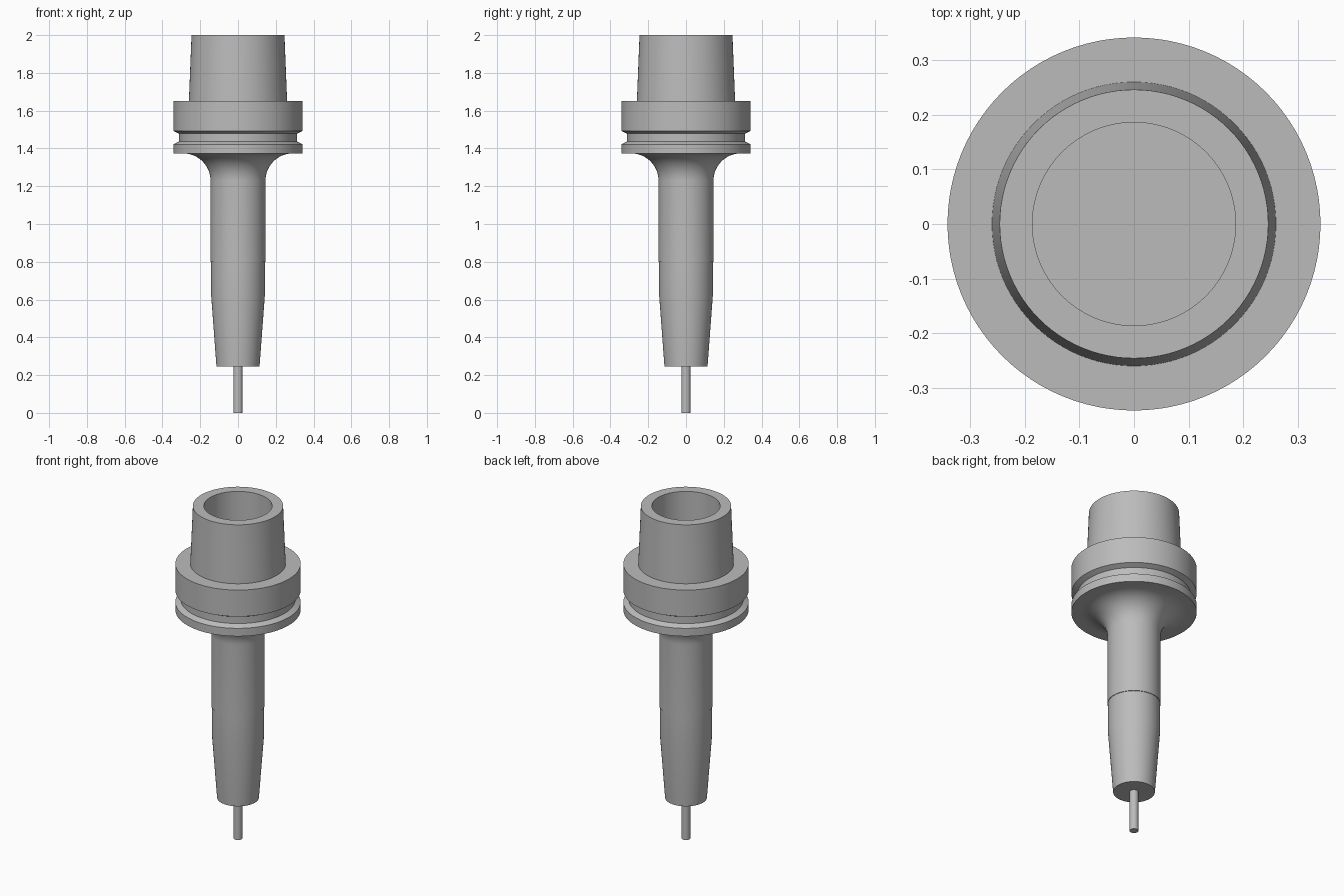
import bpy
import math

if "Cube" in bpy.data.objects:
    bpy.data.objects.remove(bpy.data.objects["Cube"])

STEPS = 96

steel = bpy.data.materials.new("steel grey")
steel.diffuse_color = (0.5, 0.5, 0.5, 1)
steel.use_nodes = True
steel.node_tree.nodes["Principled BSDF"].inputs["Base Color"].default_value = steel.diffuse_color


def lathe(name, profile):
    """Revolve (radius, z) points about z; end points on the axis close the solid."""
    verts, rings = [], []
    for r, z in profile:
        start = len(verts)
        if r == 0:
            verts.append((0, 0, z))
            rings.append([start] * STEPS)
        else:
            for i in range(STEPS):
                a = 2 * math.pi * i / STEPS
                verts.append((r * math.cos(a), r * math.sin(a), z))
            rings.append(list(range(start, start + STEPS)))
    faces = []
    for low, high in zip(rings, rings[1:]):
        for i in range(STEPS):
            j = (i + 1) % STEPS
            quad = [low[i], low[j], high[j], high[i]]
            faces.append(list(dict.fromkeys(quad)))
    mesh = bpy.data.meshes.new(name)
    mesh.from_pydata(verts, [], faces)
    mesh.materials.append(steel)
    obj = bpy.data.objects.new(name, mesh)
    bpy.context.collection.objects.link(obj)
    bpy.ops.object.select_all(action='DESELECT')
    obj.select_set(True)
    bpy.context.view_layer.objects.active = obj
    bpy.ops.object.shade_smooth_by_angle(angle=math.radians(12))
    return obj


# Thin cutting pin at the tip
lathe("cutter_pin", [(0, 0), (0.024, 0), (0.024, 0.26), (0, 0.26)])

# Concave fillet from the shaft out to the underside of the flange
R = 0.145
fillet = [(0.1455 + R * (1 - math.cos(a)), 1.229 + R * math.sin(a))
          for a in (math.pi / 2 * k / 16 for k in range(17))]

# Holder: tapered nose, shaft, grooved flange, hollow tapered shank
nose = [(0, 0.245), (0.114, 0.245), (0.142, 0.62), (0.142, 0.8), (0.1455, 0.8)]
flange = [(0.3415, 1.374), (0.3415, 1.422), (0.312, 1.437), (0.312, 1.478),
          (0.3415, 1.493), (0.3415, 1.652)]
shank = [(0.26, 1.652), (0.246, 2.0), (0.186, 2.0), (0.186, 1.65), (0, 1.65)]
lathe("tool_holder", nose + fillet + flange + shank)
